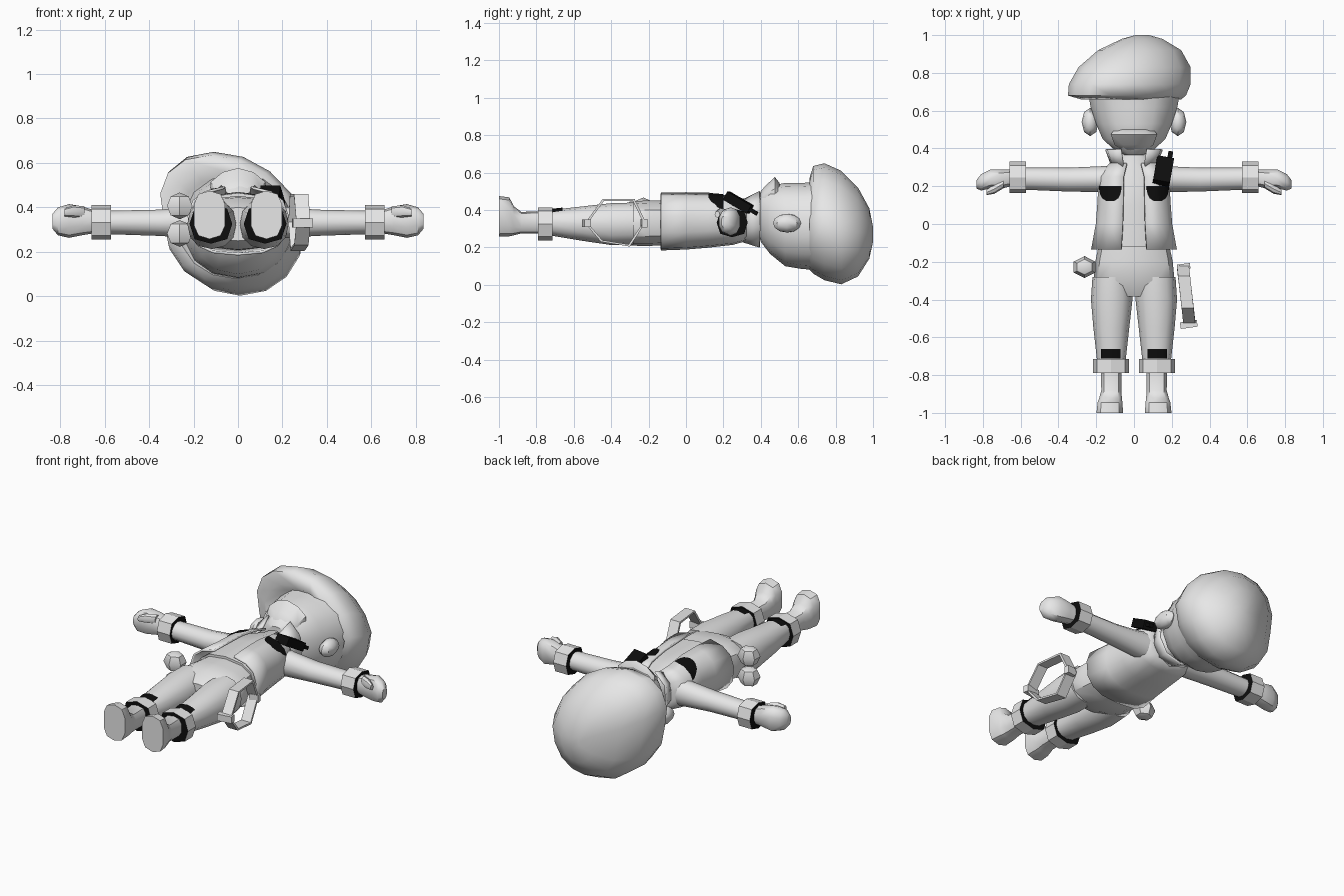
import bpy, bmesh, math
from mathutils import Vector, Euler

if "Cube" in bpy.data.objects:
    bpy.data.objects.remove(bpy.data.objects["Cube"])


def material(name, v):
    m = bpy.data.materials.new(name)
    m.diffuse_color = (v, v, v, 1)
    m.use_nodes = True
    m.node_tree.nodes["Principled BSDF"].inputs["Base Color"].default_value = m.diffuse_color
    return m


GREY = material("grey", 0.8)
BLACK = material("black", 0.004)


def finish(name, bm, mats=(GREY,), angle=40):
    bmesh.ops.recalc_face_normals(bm, faces=bm.faces)
    me = bpy.data.meshes.new(name)
    bm.to_mesh(me)
    bm.free()
    for m in mats:
        me.materials.append(m)
    ob = bpy.data.objects.new(name, me)
    bpy.context.collection.objects.link(ob)
    bpy.ops.object.select_all(action='DESELECT')
    ob.select_set(True)
    bpy.context.view_layer.objects.active = ob
    bpy.ops.object.shade_smooth_by_angle(angle=math.radians(angle))
    return ob


def spow(v, p):
    return math.copysign(abs(v) ** p, v)


def loft(name, axis, rows, n=12, power=2.0, gap=0, lean=0, mats=(GREY,), angle=40):
    """Rows are (position, centre a, radius a, low z, high z); gap opens the top."""
    bm = bmesh.new()
    rings = []
    for t, ca, ra, lo, hi in rows:
        ring = []
        for i in range(n):
            if gap:
                g = math.radians(gap)
                th = math.pi / 2 + g + (2 * math.pi - 2 * g) * i / (n - 1)
            else:
                th = math.pi / 2 + 2 * math.pi * i / n
            s = spow(math.sin(th), 2 / power)
            a = ca + ra * spow(math.cos(th), 2 / power) + lean * max(s, 0) * ra
            z = (lo + hi) / 2 + (hi - lo) / 2 * s
            ring.append(bm.verts.new((a, t, z) if axis == 'y' else (t, a, z)))
        rings.append(ring)
    for r, q in zip(rings, rings[1:]):
        for i in range(n - 1 if gap else n):
            j = (i + 1) % n
            bm.faces.new((r[i], r[j], q[j], q[i]))
    if not gap:
        bm.faces.new(rings[0])
        bm.faces.new(rings[-1])
    return finish(name, bm, mats, angle)


def cuff(name, axis, t0, t1, ca, ra, lo, hi):
    """Eight-sided band with black end faces."""
    ob = loft(name, axis, [(t0, ca, ra, lo, hi), (t1, ca, ra, lo, hi)], 8, 2.6,
              mats=(GREY, BLACK), angle=30)
    k = 1 if axis == 'y' else 0
    for p in ob.data.polygons:
        p.material_index = int(abs(p.normal[k]) > 0.8)


def box(name, loc, size, rot=(0, 0, 0), mat=GREY):
    bm = bmesh.new()
    bmesh.ops.create_cube(bm, size=1)
    e = Euler([math.radians(r) for r in rot])
    for v in bm.verts:
        v.co = e.to_matrix() @ Vector([c * s for c, s in zip(v.co, size)]) + Vector(loc)
    return finish(name, bm, (mat,))


def patch(name, cx, y0, y1, width, target):
    """Thin black plate laid on the target from above."""
    bm = bmesh.new()
    rows = []
    for j in range(6):
        f = j / 5
        w = width(f)
        rows.append([bm.verts.new((cx + w * (i / 4 - 1), y0 + (y1 - y0) * f, 0.6))
                     for i in range(9)])
    for r, q in zip(rows, rows[1:]):
        for i in range(8):
            bm.faces.new((r[i], r[i + 1], q[i + 1], q[i]))
    ob = finish(name, bm, (BLACK,))
    m = ob.modifiers.new("lay", 'SHRINKWRAP')
    m.target = target
    m.wrap_method = 'PROJECT'
    m.wrap_mode = 'ABOVE_SURFACE'
    m.use_project_z = True
    m.use_positive_direction = False
    m.use_negative_direction = True
    m.offset = 0.006


def ball(name, loc, size, seg=8, rings=6):
    bm = bmesh.new()
    bmesh.ops.create_uvsphere(bm, u_segments=seg, v_segments=rings, radius=1)
    for v in bm.verts:
        v.co = Vector([c * s for c, s in zip(v.co, size)]) + Vector(loc)
    return finish(name, bm)


# Head, snout and ears
loft("head", 'y', [(0.365, 0, 0.05, 0.39, 0.46), (0.40, 0, 0.115, 0.23, 0.50),
                   (0.45, 0, 0.17, 0.165, 0.53), (0.53, 0, 0.205, 0.10, 0.545),
                   (0.62, 0, 0.235, 0.085, 0.545), (0.70, 0, 0.25, 0.08, 0.55)], 14, 2.2)
loft("snout", 'y', [(0.375, 0, 0.05, 0.41, 0.47), (0.42, 0, 0.11, 0.41, 0.525),
                    (0.475, 0, 0.13, 0.41, 0.577), (0.50, 0, 0.11, 0.41, 0.545)], 10, 1.7)
for s, side in ((-1, "left"), (1, "right")):
    ball(side + "_ear", (s * 0.232, 0.54, 0.33), (0.045, 0.075, 0.05))

# Beret drooping to one side
loft("beret", 'y', [(0.69, 0.0, 0.235, 0.09, 0.53), (0.66, -0.01, 0.26, 0.08, 0.57),
                    (0.68, -0.03, 0.305, 0.06, 0.635), (0.74, -0.015, 0.315, 0.025, 0.65),
                    (0.83, 0.01, 0.29, 0.003, 0.61), (0.92, 0.035, 0.215, 0.045, 0.52),
                    (0.98, 0.045, 0.105, 0.14, 0.41), (1.0, 0.045, 0.035, 0.23, 0.31)],
     16, 2.1, lean=-0.3, angle=60)

# Torso, neck, jacket and open collar
loft("shirt", 'y', [(-0.12, 0, 0.19, 0.205, 0.465), (0.1, 0, 0.175, 0.21, 0.47),
                    (0.22, 0, 0.17, 0.225, 0.46), (0.32, 0, 0.09, 0.25, 0.44),
                    (0.42, 0, 0.075, 0.25, 0.43)], 12, 2.5)
jacket = loft("jacket", 'y', [(-0.135, 0, 0.222, 0.19, 0.49), (0.0, 0, 0.197, 0.195, 0.492),
                              (0.12, 0, 0.188, 0.205, 0.49), (0.25, 0, 0.182, 0.22, 0.47),
                              (0.32, 0, 0.125, 0.24, 0.455)], 15, 2.6, gap=12)
collar = loft("collar", 'y', [(0.30, 0, 0.115, 0.235, 0.46), (0.395, 0, 0.15, 0.205, 0.51)],
              9, 2.3, gap=25, angle=20)
for ob in (jacket, collar):
    m = ob.modifiers.new("cloth", 'SOLIDIFY')
    m.thickness = 0.012
    m.offset = 0

# Trousers
loft("hips", 'y', [(-0.08, 0, 0.18, 0.215, 0.45), (-0.2, 0, 0.205, 0.208, 0.452),
                   (-0.3, 0, 0.215, 0.21, 0.445), (-0.385, 0, 0.16, 0.25, 0.40)], 12, 2.5)

for s, side in ((-1, "left"), (1, "right")):
    # Leg, trouser cuff and boot
    leg = loft(side + "_leg", 'y', [(-0.28, s * 0.115, 0.105, 0.215, 0.44),
                                    (-0.40, s * 0.118, 0.11, 0.213, 0.437),
                                    (-0.55, s * 0.12, 0.095, 0.235, 0.42),
                                    (-0.73, s * 0.12, 0.075, 0.265, 0.40)], 12, 2.2)
    cuff(side + "_leg_cuff", 'y', -0.79, -0.715, s * 0.122, 0.096, 0.237, 0.415)
    loft(side + "_boot", 'y', [(-0.75, s * 0.12, 0.058, 0.275, 0.395),
                               (-0.88, s * 0.12, 0.055, 0.275, 0.39),
                               (-0.92, s * 0.124, 0.062, 0.265, 0.42),
                               (-0.945, s * 0.127, 0.068, 0.26, 0.468),
                               (-1.0, s * 0.128, 0.073, 0.258, 0.475)], 10, 2.8)
    patch(side + "_knee_patch", s * 0.123, -0.712, -0.66, lambda f: 0.048, leg)

    # Sleeve, sleeve cuff and hand
    loft(side + "_sleeve", 'x', [(s * 0.08, 0.24, 0.07, 0.25, 0.43),
                                 (s * 0.19, 0.237, 0.068, 0.26, 0.405),
                                 (s * 0.35, 0.235, 0.063, 0.272, 0.39),
                                 (s * 0.59, 0.24, 0.058, 0.28, 0.385)], 12)
    cuff(side + "_sleeve_cuff", 'x', s * 0.572, s * 0.658, 0.247, 0.083, 0.255, 0.41)
    loft(side + "_hand", 'x', [(s * 0.64, 0.245, 0.045, 0.285, 0.385),
                               (s * 0.70, 0.238, 0.052, 0.275, 0.405),
                               (s * 0.76, 0.238, 0.052, 0.263, 0.415),
                               (s * 0.81, 0.22, 0.045, 0.275, 0.40),
                               (s * 0.835, 0.21, 0.022, 0.305, 0.37)], 10, 2.3)
    loft(side + "_thumb", 'x', [(s * 0.69, 0.215, 0.025, 0.35, 0.405),
                                (s * 0.74, 0.185, 0.025, 0.355, 0.41),
                                (s * 0.78, 0.167, 0.014, 0.36, 0.395)], 8)

    # Half-round chest pocket
    patch(side + "_pocket", s * 0.124, 0.12, 0.2,
          lambda f: 0.018 + 0.038 * math.sqrt(1 - (1 - f) ** 2), jacket)

    # Pair of pouches on one hip
    ball(side + "_hip_pouch", (-0.262, -0.228, 0.345 + s * 0.062), (0.066, 0.058, 0.06), 6, 4)

# Shoulder radio with antenna
box("radio", (0.155, 0.28, 0.44), (0.09, 0.15, 0.05), (-30, 0, -10), BLACK)
box("radio_antenna", (0.19, 0.355, 0.395), (0.025, 0.06, 0.02), (-30, 0, -10), BLACK)

# Six-sided strap hanging beside the other hip
hexagon = [(-0.54, 0.33), (-0.445, 0.46), (-0.275, 0.46), (-0.215, 0.335),
           (-0.30, 0.205), (-0.455, 0.23)]
bm = bmesh.new()
loops = []
for k, dx in ((1, -0.032), (1, 0.032), (0.91, 0.032), (0.91, -0.032)):
    loops.append([bm.verts.new((0.258 - 0.11 * (y + 0.21) + dx, -0.375 + (y + 0.375) * k,
                                0.335 + (z - 0.335) * k)) for y, z in hexagon])
for a in range(4):
    p, q = loops[a], loops[(a + 1) % 4]
    for i in range(6):
        j = (i + 1) % 6
        bm.faces.new((p[i], p[j], q[j], q[i]))
finish("hip_strap", bm, angle=20)
box("strap_buckle", (0.29, -0.532, 0.33), (0.09, 0.035, 0.04), (0, 0, 8))
box("strap_clip", (0.27, -0.225, 0.33), (0.055, 0.03, 0.045), (0, 0, 8))
